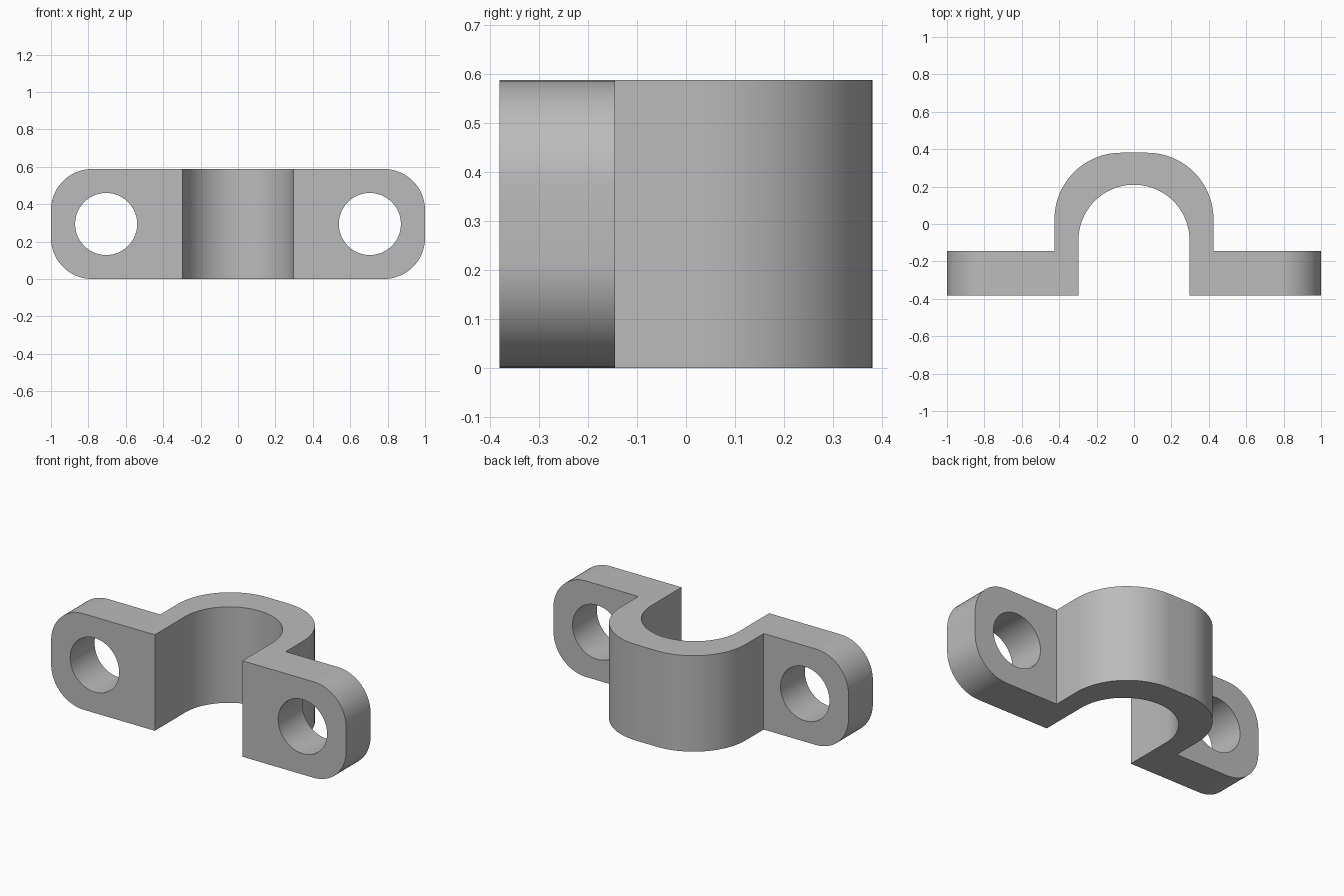
import bpy, bmesh
from math import pi, sin, cos
from mathutils import Matrix

cube = bpy.data.objects.get("Cube")
if cube:
    bpy.data.objects.remove(cube, do_unlink=True)

HEIGHT = 0.588
FRONT, TAB_BACK, BACK = -0.381, -0.145, 0.381
INNER, OUTER = 0.297, 0.425
CORNER, HOLE_X, HOLE_R = 0.22, 0.705, 0.166

grey = bpy.data.materials.new("plain grey")
grey.use_nodes = True
colour = (0.5, 0.5, 0.5, 1)
grey.diffuse_color = colour
grey.node_tree.nodes["Principled BSDF"].inputs["Base Color"].default_value = colour


def arc(cx, cy, r, start, end, steps):
    angles = [start + (end - start) * i / steps for i in range(steps + 1)]
    return [(cx + r * cos(a), cy + r * sin(a)) for a in angles]


def add_object(name, bm):
    mesh = bpy.data.meshes.new(name)
    bmesh.ops.recalc_face_normals(bm, faces=bm.faces)
    bm.to_mesh(mesh)
    bm.free()
    obj = bpy.data.objects.new(name, mesh)
    bpy.context.collection.objects.link(obj)
    return obj


# Clamp outline: arched strap with a flat crown and two side tabs
bend = 0.355
outline = [(1, FRONT), (1, TAB_BACK), (OUTER, TAB_BACK)]
outline += arc(OUTER - bend, BACK - bend, bend, 0, pi / 2, 20)
outline += arc(bend - OUTER, BACK - bend, bend, pi / 2, pi, 20)
outline += [(-OUTER, TAB_BACK), (-1, TAB_BACK), (-1, FRONT), (-INNER, FRONT)]
outline += arc(0, 0.21 - INNER, INNER, pi, 0, 40)
outline += [(INNER, FRONT)]

bm = bmesh.new()
face = bm.faces.new([bm.verts.new((x, y, 0)) for x, y in outline])
top = bmesh.ops.extrude_face_region(bm, geom=[face])["geom"]
bmesh.ops.translate(bm, vec=(0, 0, HEIGHT),
                    verts=[v for v in top if isinstance(v, bmesh.types.BMVert)])

# Rounded tab ends
ends = [e for e in bm.edges
        if all(abs(v.co.x) > 0.99 for v in e.verts)
        and abs(e.verts[0].co.z - e.verts[1].co.z) < 0.01]
bmesh.ops.bevel(bm, geom=ends, offset=CORNER, segments=14, profile=0.5,
                affect='EDGES')
clamp = add_object("pipe_clamp", bm)
clamp.data.materials.append(grey)

# Bolt holes through both tabs
bm = bmesh.new()
for side in (-1, 1):
    place = (Matrix.Translation((side * HOLE_X, (FRONT + TAB_BACK) / 2, HEIGHT / 2))
             @ Matrix.Rotation(pi / 2, 4, 'X'))
    bmesh.ops.create_cone(bm, cap_ends=True, segments=48, radius1=HOLE_R,
                          radius2=HOLE_R, depth=0.4, matrix=place)
cutter = add_object("hole_cutter", bm)
cutter.data.materials.append(grey)
cutter.hide_render = True

cut = clamp.modifiers.new("bolt_holes", 'BOOLEAN')
cut.operation = 'DIFFERENCE'
cut.solver = 'EXACT'
cut.object = cutter

bpy.ops.object.select_all(action='DESELECT')
clamp.select_set(True)
bpy.context.view_layer.objects.active = clamp
bpy.ops.object.modifier_apply(modifier=cut.name)
bpy.data.objects.remove(cutter, do_unlink=True)
bpy.ops.object.shade_smooth_by_angle(angle=pi / 6)
